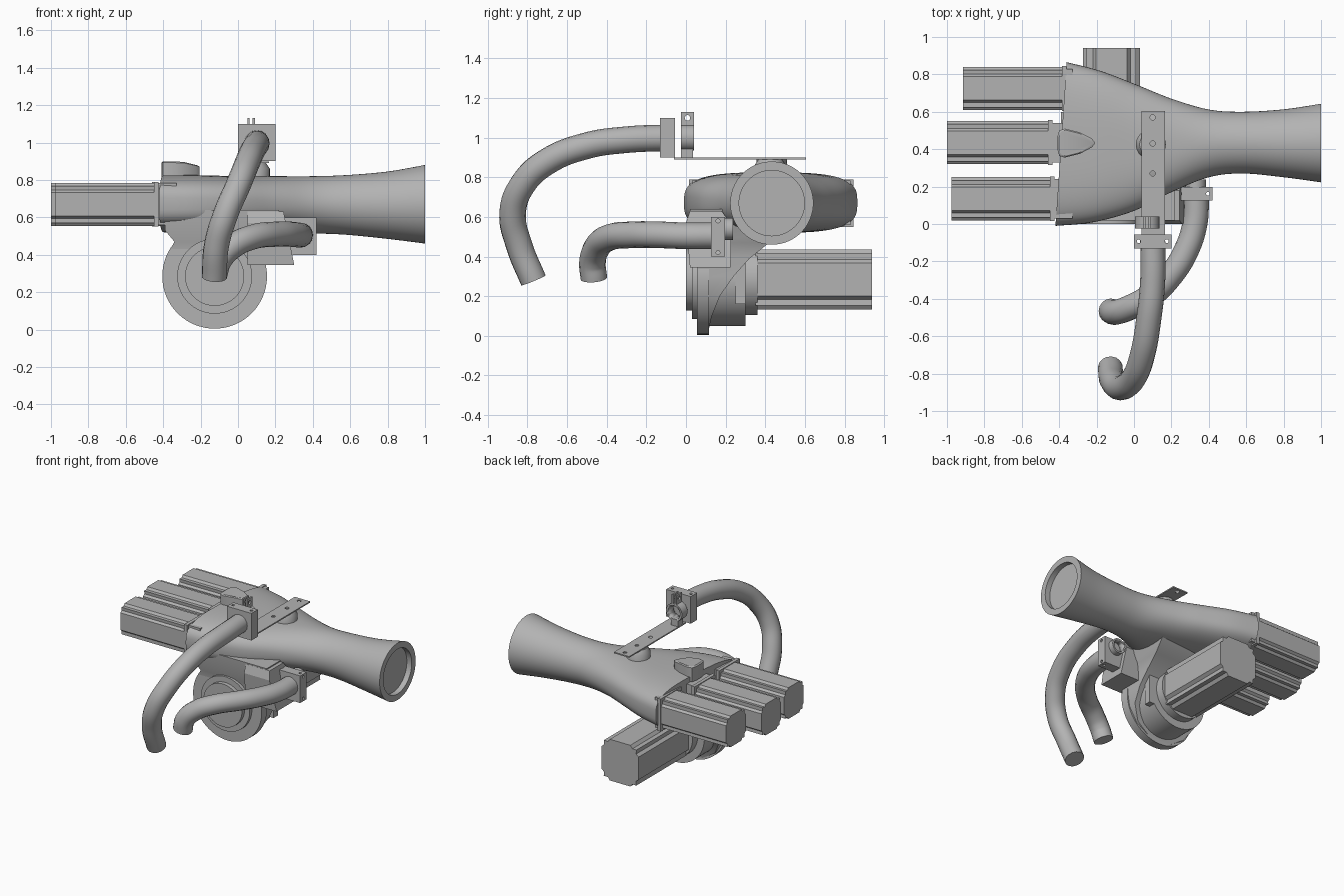
import bpy
import bmesh
import math
from mathutils import Matrix, Vector

if "Cube" in bpy.data.objects:
    bpy.data.objects.remove(bpy.data.objects["Cube"])

grey = bpy.data.materials.new("machined_grey")
grey.use_nodes = True
COLOUR = (0.45, 0.45, 0.45, 1)
grey.diffuse_color = COLOUR
grey.node_tree.nodes["Principled BSDF"].inputs["Base Color"].default_value = COLOUR


def finish(ob, smooth=True):
    ob.data.materials.clear()
    ob.data.materials.append(grey)
    bpy.ops.object.select_all(action="DESELECT")
    ob.select_set(True)
    bpy.context.view_layer.objects.active = ob
    if smooth:
        bpy.ops.object.shade_smooth_by_angle(angle=math.radians(35))
    return ob


def loft(name, rings, smooth=True):
    """Skin a list of equal-length point rings and cap both ends."""
    bm = bmesh.new()
    rows = [[bm.verts.new(p) for p in ring] for ring in rings]
    n = len(rows[0])
    for a, b in zip(rows, rows[1:]):
        for i in range(n):
            bm.faces.new((a[i], a[(i + 1) % n], b[(i + 1) % n], b[i]))
    bm.faces.new(rows[0])
    bm.faces.new(rows[-1])
    bmesh.ops.recalc_face_normals(bm, faces=bm.faces)
    me = bpy.data.meshes.new(name)
    bm.to_mesh(me)
    bm.free()
    ob = bpy.data.objects.new(name, me)
    bpy.context.collection.objects.link(ob)
    return finish(ob, smooth)


def frame(axis, centre):
    return Matrix.Translation(centre) @ Vector(axis).to_track_quat("Z", "Y").to_matrix().to_4x4()


def turned(name, axis, centre, profile, n=64):
    """Lathe (distance along axis, radius) pairs."""
    m = frame(axis, centre)
    angles = [2 * math.pi * i / n for i in range(n)]
    return loft(name, [[m @ Vector((r * math.cos(a), r * math.sin(a), d)) for a in angles]
                       for d, r in profile])


def box(name, lo, hi):
    ring = [(lo[0], lo[1]), (hi[0], lo[1]), (hi[0], hi[1]), (lo[0], hi[1])]
    return loft(name, [[(x, y, z) for x, y in ring] for z in (lo[2], hi[2])], False)


def drill(ob, axis, centres, radius, depth=0.3):
    for c in centres:
        cutter = turned("hole_cutter", axis, c, [(-depth, radius), (depth, radius)], 20)
        cutter.hide_render = True
        cutter.hide_set(True)
        mod = ob.modifiers.new("hole", "BOOLEAN")
        mod.object = cutter
        mod.solver = "EXACT"
        bpy.context.view_layer.objects.active = ob
        bpy.ops.object.modifier_apply(modifier=mod.name)
        bpy.data.objects.remove(cutter)


# Funnel body: x, low y, high y, low z, high z, squareness
SECTIONS = [(-0.39, -0.01, 0.865, 0.52, 0.825, 3.2), (-0.2, 0.01, 0.82, 0.52, 0.825, 3),
            (0.0, 0.07, 0.75, 0.525, 0.82, 2.7), (0.2, 0.17, 0.67, 0.525, 0.82, 2.3),
            (0.4, 0.25, 0.612, 0.515, 0.82, 2), (0.58, 0.27, 0.6, 0.507, 0.826, 2),
            (0.8, 0.25, 0.613, 0.485, 0.845, 2), (1.0, 0.223, 0.643, 0.46, 0.88, 2)]


def section(t):
    """Smooth interpolation through the funnel sections."""
    i = min(int(t), len(SECTIONS) - 2)
    f = t - i
    p = [SECTIONS[max(0, min(len(SECTIONS) - 1, i + k))] for k in (-1, 0, 1, 2)]
    return [0.5 * (2 * b + (c - a) * f + (2 * a - 5 * b + 4 * c - d) * f * f
                   + (3 * b - a - 3 * c + d) * f ** 3) for a, b, c, d in zip(*p)]


def oval(x, y0, y1, z0, z1, power, n=72):
    ring = []
    for i in range(n):
        a = 2 * math.pi * i / n
        c, s = math.cos(a), math.sin(a)
        v = math.copysign(abs(c) ** (2 / power), c)
        w = math.copysign(abs(s) ** (2 / power), s)
        lean = 0.03 * v * max(0, min(1, -x / 0.39))
        ring.append((x + lean, (y0 + y1) / 2 + v * (y1 - y0) / 2, (z0 + z1) / 2 + w * (z1 - z0) / 2))
    return ring


steps = 6 * (len(SECTIONS) - 1)
rings = [oval(*section(i / 6)) for i in range(steps + 1)]
rings += [oval(x, 0.268, 0.598, 0.505, 0.835, 2) for x in (1.0, 0.96)]
loft("funnel_body", rings)


# Motors: ribbed square bar with cut corners
def motor(name, axis, centre, half, length):
    quarter = [(1, -0.55), (1, 0.55), (0.86, 0.66), (0.88, 0.86), (0.66, 0.86), (0.55, 1)]
    ring = []
    for k in range(4):
        turn = Matrix.Rotation(k * math.pi / 2, 2)
        ring += [turn @ Vector(p) * half for p in quarter[1:]]
    m = frame(axis, centre)
    loft(name, [[m @ Vector((p.x, p.y, d)) for p in ring] for d in (0, length)], False)


for i, (y, end, start) in enumerate([(0.725, -0.915, -0.385), (0.435, -1.0, -0.46), (0.135, -0.975, -0.45)]):
    motor(f"side_motor_{i + 1}", (-1, 0, 0), (start, y, 0.67), 0.115, start - end)
    box(f"motor_flange_{i + 1}", (start, y - 0.12, 0.55), (start + 0.025, y + 0.12, 0.79))
    box(f"motor_seat_{i + 1}", (start + 0.02, y - 0.105, 0.56), (-0.33, y + 0.105, 0.785))
motor("rear_motor", (0, 1, 0), (-0.12, 0.35, 0.285), 0.152, 0.59)

# Round gear housing with stepped front cover
turned("gear_housing", (0, 1, 0), (-0.125, 0, 0.285),
       [(0, 0.158), (0.03, 0.158), (0.03, 0.2), (0.055, 0.2), (0.055, 0.28), (0.115, 0.28),
        (0.115, 0.235), (0.3, 0.235), (0.3, 0.18), (0.36, 0.18)])
box("housing_tab", (-0.06, 0.25, 0.16), (0.115, 0.3, 0.45))

# Neck sweeping up from the housing into the funnel: z, low x, high x, low y, high y
NECK = [(0.01, -0.18, -0.07, 0.06, 0.11), (0.1, -0.325, 0.075, 0.06, 0.13),
        (0.2, -0.385, 0.135, 0.06, 0.17), (0.3, -0.4, 0.15, 0.06, 0.24),
        (0.39, -0.38, 0.15, 0.06, 0.32), (0.47, -0.34, 0.16, 0.05, 0.42),
        (0.53, -0.39, 0.19, 0.03, 0.52), (0.64, -0.39, 0.22, 0.02, 0.6)]
loft("neck", [[(x0, y0, z), (x1, y0, z), (x1, y1, z), (x0, y1, z)] for z, x0, x1, y0, y1 in NECK])

# Side bracket that carries the lower handle
SIDE = [(0.02, 0.345), (0.225, 0.345), (0.23, 0.56), (0.18, 0.63), (0.02, 0.63), (0.0, 0.57)]
loft("side_bracket", [[(x + k * (0.6 - z), y, z) for y, z in SIDE] for x, k in ((0.05, 0), (0.25, 0.2))], False)

# Handles, their blocks and ring clamps


def tube(name, points, radius):
    cu = bpy.data.curves.new(name, "CURVE")
    cu.dimensions = "3D"
    cu.bevel_depth = radius
    cu.bevel_resolution = 6
    cu.resolution_u = 8
    cu.use_fill_caps = True
    sp = cu.splines.new("BEZIER")
    sp.bezier_points.add(len(points) - 1)
    for bp, p in zip(sp.bezier_points, points):
        bp.co = p
        bp.handle_left_type = bp.handle_right_type = "AUTO"
    ob = bpy.data.objects.new(name, cu)
    bpy.context.collection.objects.link(ob)
    bpy.ops.object.select_all(action="DESELECT")
    ob.select_set(True)
    bpy.context.view_layer.objects.active = ob
    bpy.ops.object.convert(target="MESH")
    finish(bpy.context.view_layer.objects.active)


tube("upper_handle", [(0.1, -0.08, 1.0), (0.1, -0.3, 0.99), (0.08, -0.5, 0.96), (0.045, -0.7, 0.88),
                      (0.0, -0.82, 0.77), (-0.065, -0.875, 0.62), (-0.115, -0.84, 0.45),
                      (-0.127, -0.77, 0.28)], 0.067)
tube("lower_handle", [(0.335, 0.15, 0.505), (0.325, 0.0, 0.505), (0.28, -0.14, 0.51), (0.2, -0.27, 0.51),
                      (0.08, -0.39, 0.495), (-0.03, -0.45, 0.445), (-0.1, -0.472, 0.37),
                      (-0.125, -0.465, 0.29)], 0.067)


def handle_mount(name, x, y, z, depth):
    block = box(name + "_block", (x - 0.1, y, z - 0.1), (x + 0.1, y + depth, z + 0.1))
    drill(block, (0, 0, 1), [(x + s * 0.075, y + depth / 2, z) for s in (-1, 1)], 0.01)
    if name == "lower":
        drill(block, (1, 0, 0), [(x, y + depth / 2, z + s * 0.08) for s in (-1, 1)], 0.01)


def ring_clamp(name, x, y, z, depth, radius, tabs):
    ring = turned(name + "_clamp", (0, 1, 0), (x, y, z), [(0, radius), (depth, radius)], 40)
    drill(ring, (0, 1, 0), [(x, y, z)], radius * 0.75)
    for s in (-1, 1) if tabs else ():
        tab = box(f"{name}_clamp_tab", (x + s * 0.014 - 0.006, y, z + radius * 0.8),
                  (x + s * 0.014 + 0.006, y + depth, z + 0.13))
        drill(tab, (1, 0, 0), [(x, y + depth / 2, z + 0.1)], 0.014)


handle_mount("upper", 0.1, -0.13, 1.0, 0.075)
handle_mount("lower", 0.32, 0.125, 0.5, 0.073)
ring_clamp("upper", 0.07, -0.025, 1.0, 0.065, 0.065, True)
ring_clamp("lower", 0.33, 0.197, 0.54, 0.04, 0.055, False)
box("clamp_foot", (0.04, -0.025, 0.9), (0.1, 0.035, 0.945))

# Flat arm plate on its boss
plate = box("arm_plate", (0.04, -0.06, 0.89), (0.165, 0.605, 0.899))
drill(plate, (0, 0, 1), [(0.1, y, 0.895) for y in (0.27, 0.43, 0.57)], 0.014)
turned("plate_boss", (0, 0, 1), (0.09, 0.425, 0.78), [(0, 0.08), (0.08, 0.08), (0.11, 0.06)], 32)

# Teardrop cap on top of the body
TEAR = [(-0.41, 0.4), (-0.4, 0.365), (-0.37, 0.355), (-0.29, 0.375), (-0.225, 0.41), (-0.207, 0.433),
        (-0.225, 0.457), (-0.29, 0.49), (-0.37, 0.51), (-0.4, 0.5), (-0.41, 0.465)]
loft("teardrop_cap", [[(x, y, 0.79) for x, y in TEAR],
                      [(x, y, 0.893 - 0.22 * max(0, x + 0.3)) for x, y in TEAR],
                      [(-0.32 + (x + 0.32) * 0.9, 0.433 + (y - 0.433) * 0.9,
                        0.899 - 0.22 * max(0, x + 0.3)) for x, y in TEAR]])
